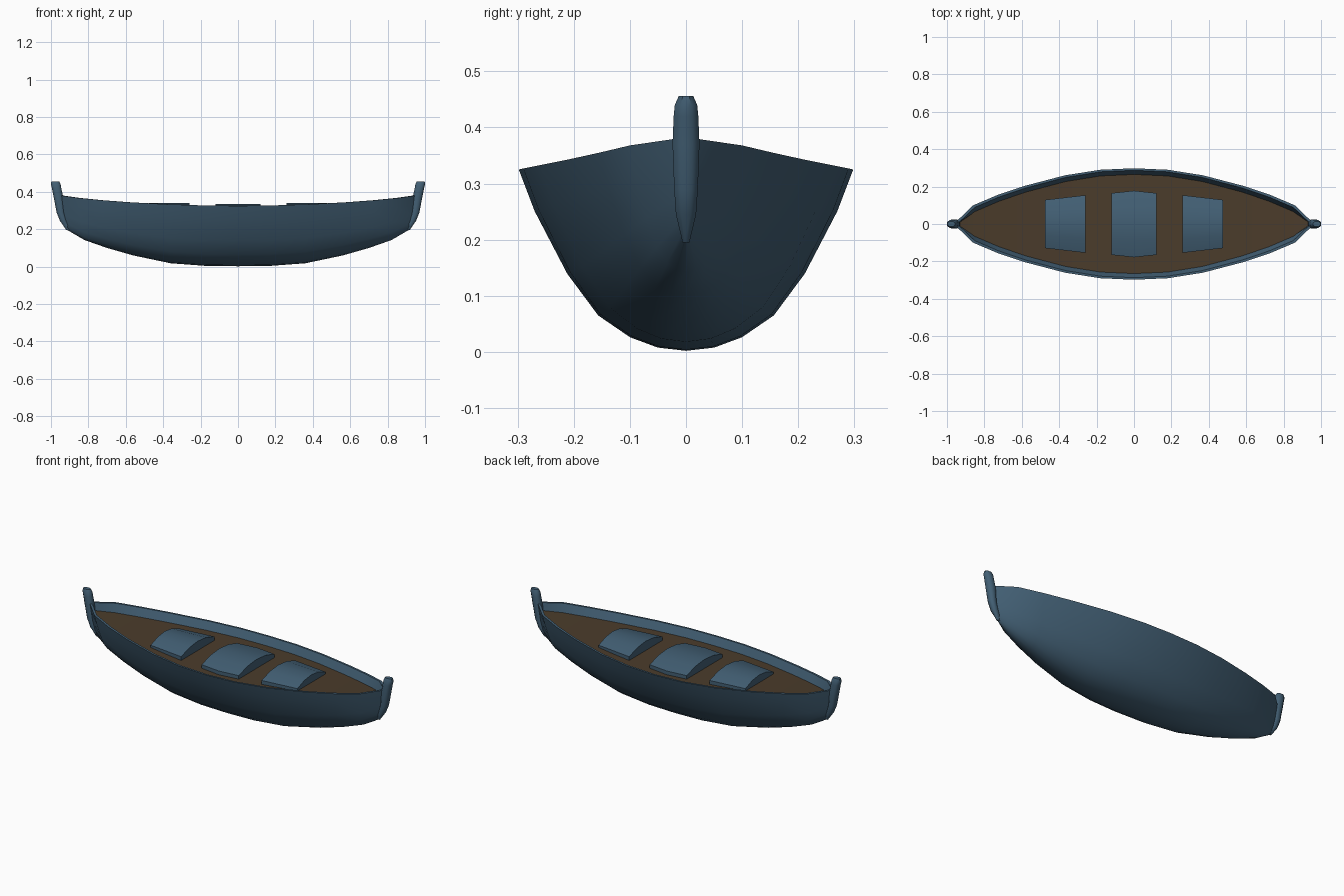
import bpy, bmesh, math

if "Cube" in bpy.data.objects:
    bpy.data.objects.remove(bpy.data.objects["Cube"])


def material(name, rgb):
    m = bpy.data.materials.new(name)
    m.diffuse_color = (*rgb, 1)
    m.use_nodes = True
    m.node_tree.nodes["Principled BSDF"].inputs["Base Color"].default_value = m.diffuse_color
    return m


BLUE = material("blue_paint", (0.055, 0.115, 0.175))
BROWN = material("brown_wood", (0.07, 0.045, 0.024))


def loft(name, rings, mat, angle=35):
    """Join closed rings of points into a capped solid."""
    bm = bmesh.new()
    loops = [[bm.verts.new(p) for p in r] for r in rings]
    n = len(loops[0])
    for a, b in zip(loops, loops[1:]):
        for i in range(n):
            j = (i + 1) % n
            bm.faces.new((a[i], a[j], b[j], b[i]))
    bm.faces.new(loops[0])
    bm.faces.new(loops[-1])
    bmesh.ops.recalc_face_normals(bm, faces=bm.faces)
    me = bpy.data.meshes.new(name)
    bm.to_mesh(me)
    bm.free()
    ob = bpy.data.objects.new(name, me)
    bpy.context.collection.objects.link(ob)
    me.materials.append(mat)
    bpy.ops.object.select_all(action='DESELECT')
    ob.select_set(True)
    bpy.context.view_layer.objects.active = ob
    bpy.ops.object.shade_smooth_by_angle(angle=math.radians(angle))
    return ob


# Half-length stations: keel x, keel z, sheer x, half width, sheer z
HALF = [(0.00, 0.002, 0.00, 0.298, 0.325),
        (0.17, 0.004, 0.18, 0.290, 0.327),
        (0.36, 0.018, 0.37, 0.260, 0.333),
        (0.56, 0.060, 0.58, 0.205, 0.344),
        (0.70, 0.100, 0.73, 0.155, 0.355),
        (0.82, 0.142, 0.86, 0.100, 0.368),
        (0.92, 0.200, 0.945, 0.018, 0.380)]
STATIONS = [(-a, b, -c, w, z) for a, b, c, w, z in HALF[:0:-1]] + HALF

# Midship section as fractions of half width and depth, keel to sheer
SECTION = [(0, 0), (0.17, 0.018), (0.335, 0.075), (0.525, 0.195),
           (0.71, 0.425), (0.905, 0.77), (1, 1)]
DROP = 0.045


def deck_width(w):
    return max(w - 0.036, 0.006)


# Hull: outer skin, thin rim and inner wall down to the deck
hull = []
for xk, zk, xs, w, zs in STATIONS:
    side = [(xk + (xs - xk) * v, w * u, zk + (zs - zk) * v) for u, v in SECTION]
    xi = xs * 0.99
    side += [(xi, max(w - 0.011, 0.009), zs),
             (xi, deck_width(w), zs - DROP - 0.008)]
    hull.append(side + [(x, -y, z) for x, y, z in side[:0:-1]])
loft("hull", hull, BLUE)

# Deck following the sheer
deck = []
for xk, zk, xs, w, zs in STATIONS:
    x, d, z = xs * 0.988, deck_width(w) + 0.003, zs - DROP
    deck.append([(x, -d, z), (x, d, z), (x, d, z - 0.018), (x, -d, z - 0.018)])
loft("deck", deck, BROWN)


# Seats: planks crowned across the beam, ends following the hull curve
def seat(name, outline, edge_z):
    rings = []
    for x, w in outline:
        top = [(x, w * t, edge_z + 0.032 * (1 - t * t))
               for t in (-1, -0.5, 0, 0.5, 1)]
        rings.append(top + [(x, w, edge_z - 0.03), (x, -w, edge_z - 0.03)])
    loft(name, rings, BLUE, 30)


seat("seat_middle", [(-0.12, 0.165), (0, 0.178), (0.12, 0.165)], 0.302)
for s, label in ((-1, "left"), (1, "right")):
    seat("seat_" + label, [(s * 0.26, 0.154), (s * 0.475, 0.129)], 0.307)

# Stem posts: inner x, outer x, half width, z
POST = [(0.885, 0.918, 0.006, 0.195), (0.915, 0.952, 0.018, 0.245),
        (0.928, 0.970, 0.021, 0.290), (0.934, 0.985, 0.024, 0.370),
        (0.945, 0.995, 0.022, 0.420), (0.948, 1.000, 0.020, 0.440),
        (0.956, 0.998, 0.013, 0.456)]
for s, label in ((-1, "left"), (1, "right")):
    rings = []
    for x0, x1, w, z in POST:
        c, r = (x0 + x1) / 2, (x1 - x0) / 2
        oct_ring = [(1, .45), (.5, 1), (-.5, 1), (-1, .45),
                    (-1, -.45), (-.5, -1), (.5, -1), (1, -.45)]
        rings.append([(s * (c + r * u), w * v, z) for u, v in oct_ring])
    loft("stem_post_" + label, rings, BLUE, 50)
